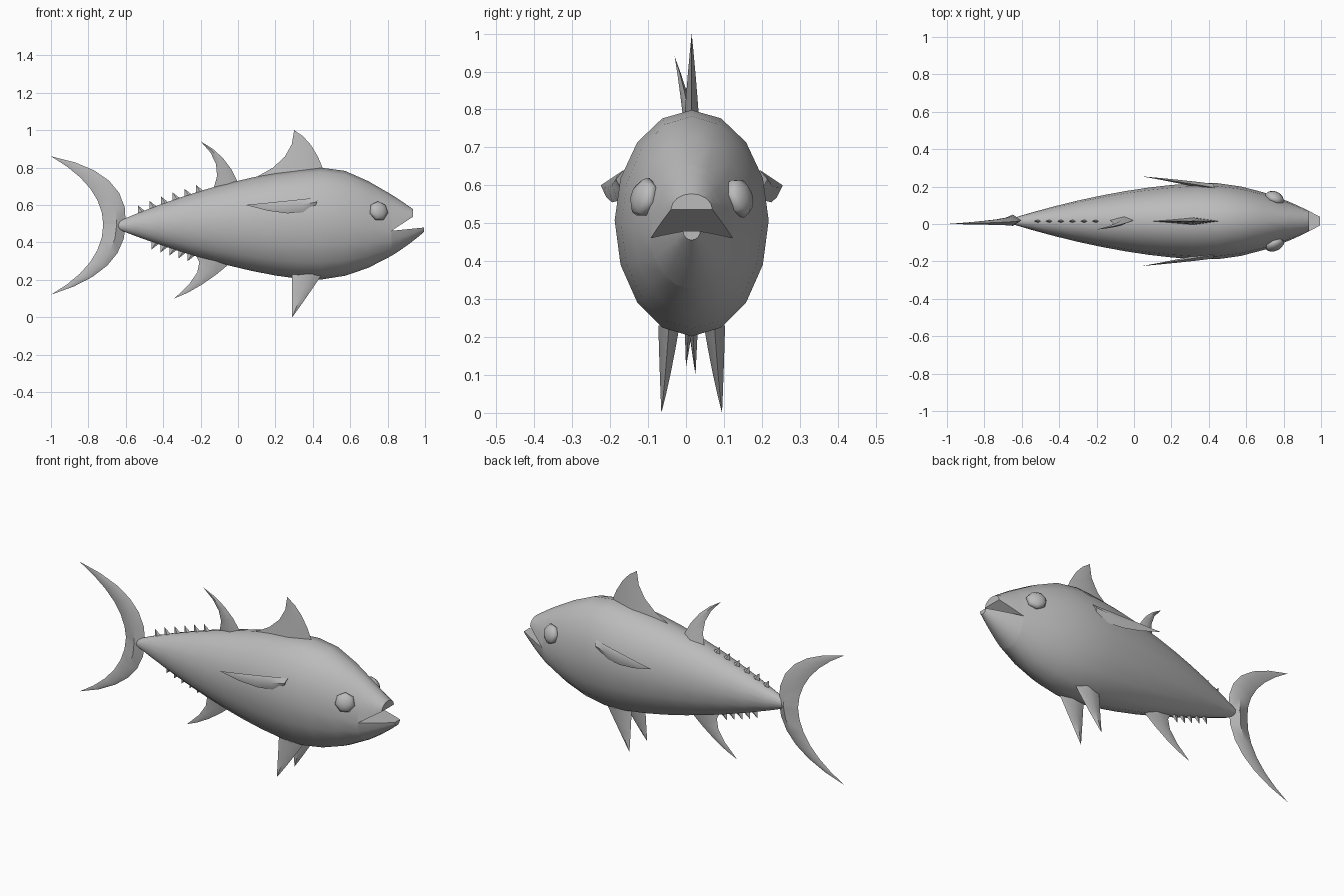
import bpy, bmesh, math
from mathutils import Vector

cube = bpy.data.objects.get("Cube")
if cube:
    bpy.data.objects.remove(cube, do_unlink=True)

CENTRE = 0.015
TAIL, MOUTH, CHIN = -0.67, 0.82, 0.995
SIDES = (("left", 1), ("right", -1))

grey = bpy.data.materials.new("fish grey")
grey.use_nodes = True
colour = (0.5, 0.5, 0.5, 1)
grey.diffuse_color = colour
grey.node_tree.nodes["Principled BSDF"].inputs["Base Color"].default_value = colour


def finish(name, bm, angle):
    bmesh.ops.remove_doubles(bm, verts=bm.verts, dist=0.0001)
    bmesh.ops.recalc_face_normals(bm, faces=bm.faces)
    mesh = bpy.data.meshes.new(name)
    bm.to_mesh(mesh)
    bm.free()
    mesh.materials.append(grey)
    part = bpy.data.objects.new(name, mesh)
    bpy.context.collection.objects.link(part)
    bpy.ops.object.select_all(action="DESELECT")
    part.select_set(True)
    bpy.context.view_layer.objects.active = part
    bpy.ops.object.shade_smooth_by_angle(angle=math.radians(angle))
    return part


def skin(name, rings):
    """Bridge a row of closed point rings and cap both ends."""
    bm = bmesh.new()
    loops = [[bm.verts.new(point) for point in ring] for ring in rings]
    for a, b in zip(loops, loops[1:]):
        for i in range(len(a)):
            bm.faces.new((a[i - 1], a[i], b[i], b[i - 1]))
    bm.faces.new(loops[0])
    bm.faces.new(loops[-1])
    return finish(name, bm, 45)


# Body outline: each curve runs from the tail to a peak and on to the nose
def swell(x, peak, best, tail, nose, tail_power, nose_power):
    if x < peak:
        return best + (tail - best) * ((peak - x) / (peak - TAIL)) ** tail_power
    return best + (nose - best) * ((x - peak) / (1 - peak)) ** nose_power


def back_line(x):
    return swell(x, 0.5, 0.8, 0.5, 0.53, 1.7, 1.4)


def belly_line(x):
    return swell(x, 0.4, 0.2, 0.48, 0.46, 1.5, 2)


def middle_line(x):
    return swell(x, 0.4, 0.51, 0.49, 0.43, 1.5, 1.4)


def half_width(x):
    return swell(x, 0.4, 0.205, 0.01, 0.02, 1.7, 1.8)


def section(x, middle, first, last):
    """Arc of the oval cross-section, counted in eighths of a half turn."""
    ring = []
    for i in range(first, last + 1):
        angle = math.pi * i / 8
        up = math.sin(angle)
        reach = back_line(x) - middle if up > 0 else middle - belly_line(x)
        ring.append((x, CENTRE + half_width(x) * math.cos(angle), middle + reach * up))
    return ring


def spread(start, end, count):
    return [start + (end - start) * i / count for i in range(count + 1)]


skin("body", [section(x, middle_line(x), 0, 15) for x in spread(TAIL, MOUTH, 12)])

# Open jaws: the upper lip slopes up, the lower lip is nearly level
lip = middle_line(MOUTH)
skin("upper_jaw", [section(x, lip + (x - MOUTH) * 0.65, 0, 8)
                   for x in spread(MOUTH, 0.935, 3)])
skin("lower_jaw", [section(x, lip + (x - MOUTH) * 0.1, 8, 16)
                   for x in spread(MOUTH, CHIN, 4)])

# Eyes: flattened low-sided domes lying along the tapering head
for label, side in SIDES:
    bm = bmesh.new()
    bmesh.ops.create_uvsphere(bm, u_segments=7, v_segments=6, radius=0.054)
    eye = finish(label + "_eye", bm, 60)
    eye.scale.z = 0.6
    eye.rotation_euler = (-side * math.radians(75), 0, -side * math.radians(24))
    eye.location = (0.752, CENTRE + side * 0.125, 0.567)


def bend(root, control, tip, t):
    root, control, tip = Vector(root), Vector(control), Vector(tip)
    return root.lerp(control, t).lerp(control.lerp(tip, t), t)


def fin(name, front, front_bend, rear, rear_bend, tip, root_y, tip_y, thick, steps=4):
    """Blade between two curved edges in the x-z plane, thickest near its root."""
    rings = []
    for t in spread(0, 1, steps):
        a = bend(front, front_bend, tip, t)
        b = bend(rear, rear_bend, tip, t)
        ridge = a.lerp(b, 0.4)
        y = root_y + (tip_y - root_y) * t
        half = thick * (1 - t)
        rings.append([(a.x, y, a.y), (ridge.x, y + half, ridge.y),
                      (b.x, y, b.y), (ridge.x, y - half, ridge.y)])
    skin(name, rings)


# Fins on the centre line
fin("front_dorsal_fin", front=(0.46, 0.78), front_bend=(0.4, 0.95),
    rear=(0.1, 0.75), rear_bend=(0.3, 0.84), tip=(0.3, 1),
    root_y=CENTRE, tip_y=CENTRE, thick=0.02)
fin("rear_dorsal_fin", front=(0, 0.72), front_bend=(-0.06, 0.87),
    rear=(-0.13, 0.69), rear_bend=(-0.07, 0.82), tip=(-0.2, 0.94),
    root_y=0.02, tip_y=-0.03, thick=0.02)
fin("anal_fin", front=(-0.04, 0.29), front_bend=(-0.2, 0.15),
    rear=(-0.23, 0.34), rear_bend=(-0.15, 0.26), tip=(-0.34, 0.1),
    root_y=CENTRE, tip_y=0.025, thick=0.02)

# Crescent tail
fin("upper_tail_fin", front=(-0.6, 0.5), front_bend=(-0.58, 0.78),
    rear=(-0.72, 0.49), rear_bend=(-0.72, 0.7), tip=(-1, 0.86),
    root_y=0.02, tip_y=0, thick=0.03, steps=6)
fin("lower_tail_fin", front=(-0.6, 0.5), front_bend=(-0.6, 0.24),
    rear=(-0.72, 0.5), rear_bend=(-0.72, 0.28), tip=(-1, 0.12),
    root_y=0.02, tip_y=0, thick=0.03, steps=6)

# Paired fins
for label, side in SIDES:
    fin(label + "_pectoral_fin", front=(0.43, 0.64), front_bend=(0.25, 0.62),
        rear=(0.41, 0.58), rear_bend=(0.3, 0.52), tip=(0.04, 0.6),
        root_y=CENTRE + side * 0.18, tip_y=CENTRE + side * 0.24, thick=0.02)
    fin(label + "_pelvic_fin", front=(0.45, 0.23), front_bend=(0.35, 0.08),
        rear=(0.29, 0.23), rear_bend=(0.29, 0.1), tip=(0.29, 0),
        root_y=CENTRE + side * 0.06, tip_y=CENTRE + side * 0.08, thick=0.028)


# Small back-swept spikes along the tail ridges
def finlets(name, line, start, gap, count, up):
    for i in range(count):
        x = start - i * gap
        z = line(x)
        root, heel, tip = (x + 0.03, z), (x - 0.015, z - up * 0.02), (x - 0.015, z + up * 0.035)
        fin(f"{name}_{i + 1}", root, root, heel, heel, tip, CENTRE, CENTRE, 0.01, steps=1)


finlets("upper_finlet", back_line, start=-0.21, gap=0.062, count=6, up=1)
finlets("lower_finlet", belly_line, start=-0.255, gap=0.048, count=5, up=-1)
